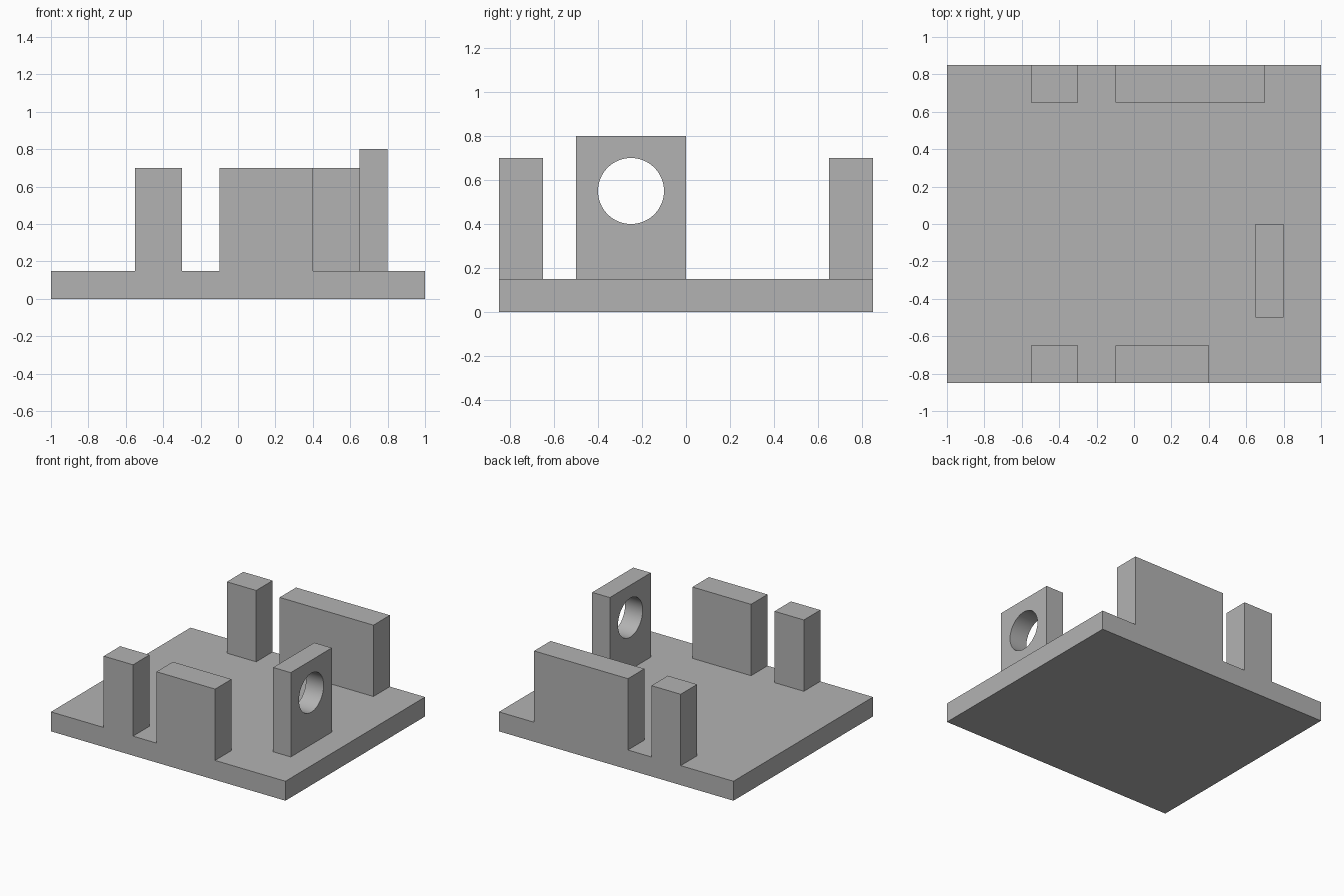
import bpy
import math
from mathutils import Vector

cube = bpy.data.objects.get("Cube")
if cube:
    bpy.data.objects.remove(cube, do_unlink=True)

# Single plain material
GREY = (0.45, 0.45, 0.45, 1.0)
grey = bpy.data.materials.new("plain_grey")
grey.use_nodes = True
grey.diffuse_color = GREY
grey.node_tree.nodes["Principled BSDF"].inputs["Base Color"].default_value = GREY


def box(name, low, high):
    """Box spanning two opposite corners."""
    low, high = Vector(low), Vector(high)
    bpy.ops.mesh.primitive_cube_add(size=1, location=(low + high) / 2)
    obj = bpy.context.object
    obj.name = name
    obj.scale = high - low
    bpy.ops.object.transform_apply(location=False, rotation=False, scale=True)
    obj.data.materials.append(grey)
    return obj


EDGE, DEPTH = 0.85, 0.2
FLOOR, WALL_TOP = 0.15, 0.7

# Base plate
box("base_plate", (-1, -EDGE, 0), (1, EDGE, FLOOR))

# Posts and walls along the front and back edges
for side, y0, wall_end in (("front", -EDGE, 0.4), ("back", EDGE - DEPTH, 0.7)):
    box(side + "_post", (-0.55, y0, FLOOR), (-0.3, y0 + DEPTH, WALL_TOP))
    box(side + "_wall", (-0.1, y0, FLOOR), (wall_end, y0 + DEPTH, WALL_TOP))

# Upright bracket with a round through hole
bracket = box("bracket", (0.65, -0.5, FLOOR), (0.8, 0, 0.8))
bpy.ops.mesh.primitive_cylinder_add(
    vertices=64, radius=0.15, depth=0.4,
    location=(0.725, -0.25, 0.55), rotation=(0, math.pi / 2, 0))
cutter = bpy.context.object
cutter.name = "hole_cutter"
cutter.hide_render = True
cutter.data.materials.append(grey)

hole = bracket.modifiers.new("hole", "BOOLEAN")
hole.operation = "DIFFERENCE"
hole.solver = "EXACT"
hole.object = cutter
bpy.ops.object.select_all(action="DESELECT")
bracket.select_set(True)
bpy.context.view_layer.objects.active = bracket
bpy.ops.object.modifier_apply(modifier=hole.name)
bpy.data.objects.remove(cutter, do_unlink=True)
bpy.ops.object.shade_smooth_by_angle(angle=math.radians(30))
